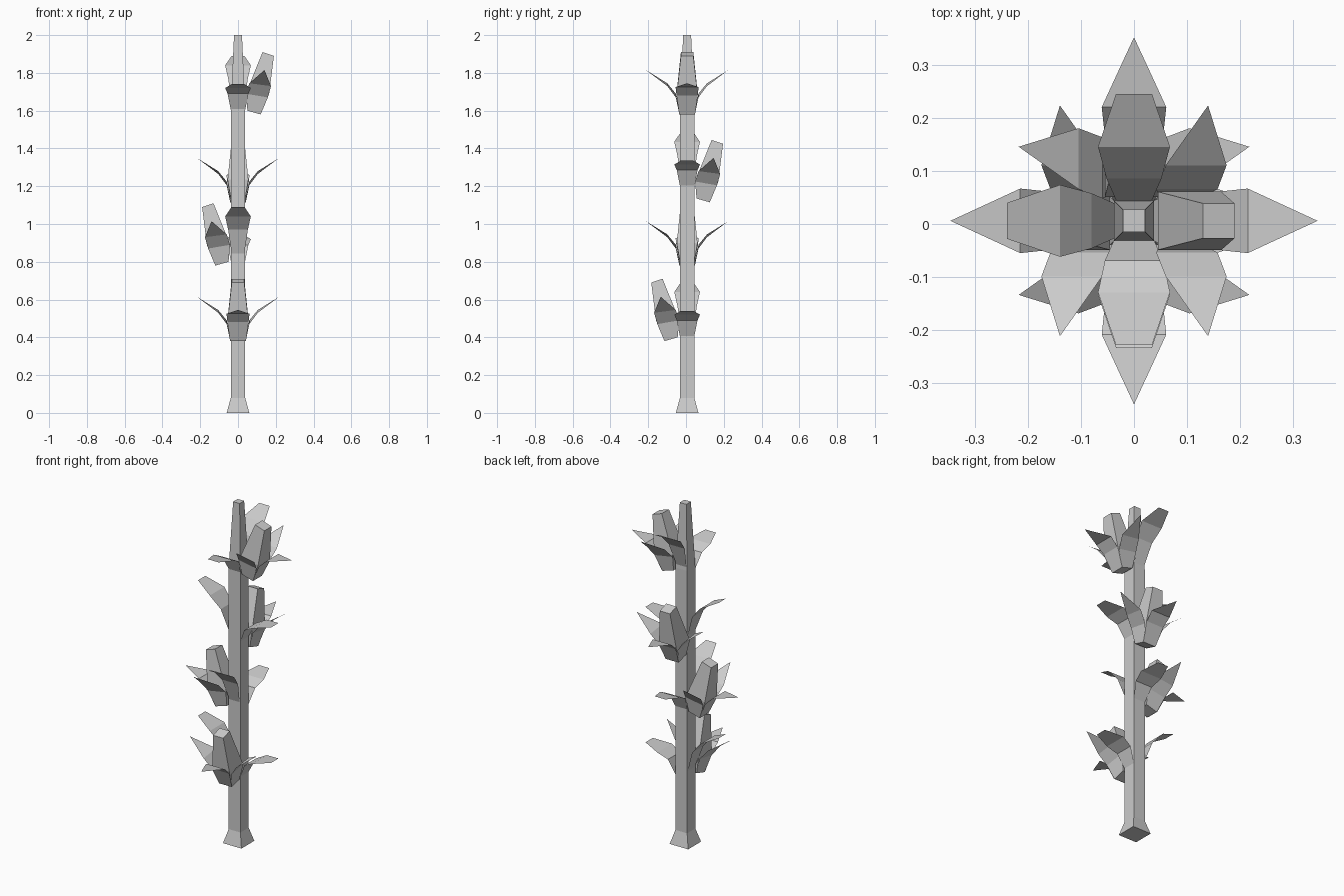
import bpy
from mathutils import Vector

cube = bpy.data.objects.get("Cube")
if cube:
    bpy.data.objects.remove(cube, do_unlink=True)

grey = bpy.data.materials.new("plain_grey")
grey.use_nodes = True
grey.diffuse_color = (0.6, 0.6, 0.6, 1)
grey.node_tree.nodes["Principled BSDF"].inputs["Base Color"].default_value = (0.6, 0.6, 0.6, 1)

CENTRE = Vector((0, 0.006, 0))


def add_mesh(name, verts, faces):
    mesh = bpy.data.meshes.new(name)
    mesh.from_pydata([v + CENTRE for v in verts], [], faces)
    mesh.materials.append(grey)
    obj = bpy.data.objects.new(name, mesh)
    bpy.context.collection.objects.link(obj)
    return obj


def loft(name, rings):
    """Closed body through a stack of four-sided rings."""
    verts = [v for ring in rings for v in ring]
    faces = [(3, 2, 1, 0)]
    for k in range(len(rings) - 1):
        for i in range(4):
            j = (i + 1) % 4
            faces.append((4 * k + i, 4 * k + j, 4 * k + 4 + j, 4 * k + 4 + i))
    last = 4 * (len(rings) - 1)
    faces.append(tuple(last + i for i in range(4)))
    add_mesh(name, verts, faces)


def blade(name, rows, tip=None):
    """Thin leaf from pairs of edge points, with an optional pointed tip."""
    verts = [v for row in rows for v in row]
    faces = [(2 * k, 2 * k + 1, 2 * k + 3, 2 * k + 2) for k in range(len(rows) - 1)]
    if tip is not None:
        verts.append(tip)
        faces.append((len(verts) - 3, len(verts) - 2, len(verts) - 1))
    add_mesh(name, verts, faces)


# Square stem with a flared foot and a tapering top
def square(half, z):
    return [Vector((sx * half, sy * half, z)) for sx, sy in ((-1, -1), (1, -1), (1, 1), (-1, 1))]


loft("stem", [square(h, z) for h, z in ((0.06, 0), (0.038, 0.08), (0.038, 1.62), (0.021, 2.0))])

# Profiles: distance from stem, height, half width
LOW_LEAF = [(0.03, 0.01, 0.035), (0.075, 0.11, 0.055), (0.135, 0.14, 0.068), (0.235, 0.16, 0.034)]
HIGH_LEAF = [(0.03, 0.04, 0.03), (0.08, 0.19, 0.052), (0.14, 0.26, 0.068), (0.24, 0.31, 0.034)]
OUTER_SEPAL = [(0.122, 0, 0.042), (0.168, 0.1, 0.056), (0.215, 0.145, 0.061)]

# Bud rings: inner distance and height, outer distance and height, half width
BUD = [(0.05, 0.02, 0.12, 0, 0.038), (0.045, 0.12, 0.165, 0.11, 0.055), (0.13, 0.33, 0.19, 0.31, 0.033)]
SIDE_SEPAL = [(0.05, 0.02, 0.12, 0, 0.041), (0.042, 0.11, 0.158, 0.09, 0.06), (0.06, 0.165, 0.175, 0.15, 0.105)]


def node(label, out, z, flip=1, lift=0.0):
    out = Vector(out)
    side = Vector((-out.y, out.x, 0)) * flip

    def at(r, t, h):
        return out * r + side * t + Vector((0, 0, z + h))

    # Tilted bud
    loft(label + "_bud", [[at(r0, -w, h0), at(r1, -w, h1), at(r1, w, h1), at(r0, w, h0)]
                          for r0, h0, r1, h1, w in BUD])
    # Sepals around the bud
    blade(label + "_outer_sepal", [(at(r, -w, h), at(r, w, h)) for r, h, w in OUTER_SEPAL],
          at(0.347, 0, 0.165))
    for s, name in ((1, "_sepal_a"), (-1, "_sepal_b")):
        blade(label + name, [(at(r0, s * t, h0), at(r1, s * t, h1)) for r0, h0, r1, h1, t in SIDE_SEPAL],
              at(0.14, s * 0.218, 0.235))
    # Blunt leaves on both sides of the stem
    for s, name, profile in ((1, "_high_leaf", HIGH_LEAF), (-1, "_low_leaf", LOW_LEAF)):
        blade(label + name, [(at(-w, s * d, h + lift), at(w, s * d, h + lift)) for d, h, w in profile])


node("front", (0, -1, 0), 0.38, flip=-1)
node("right", (-1, 0, 0), 0.78)
node("back", (0, 1, 0), 1.115, lift=0.06)
node("left", (1, 0, 0), 1.58)
